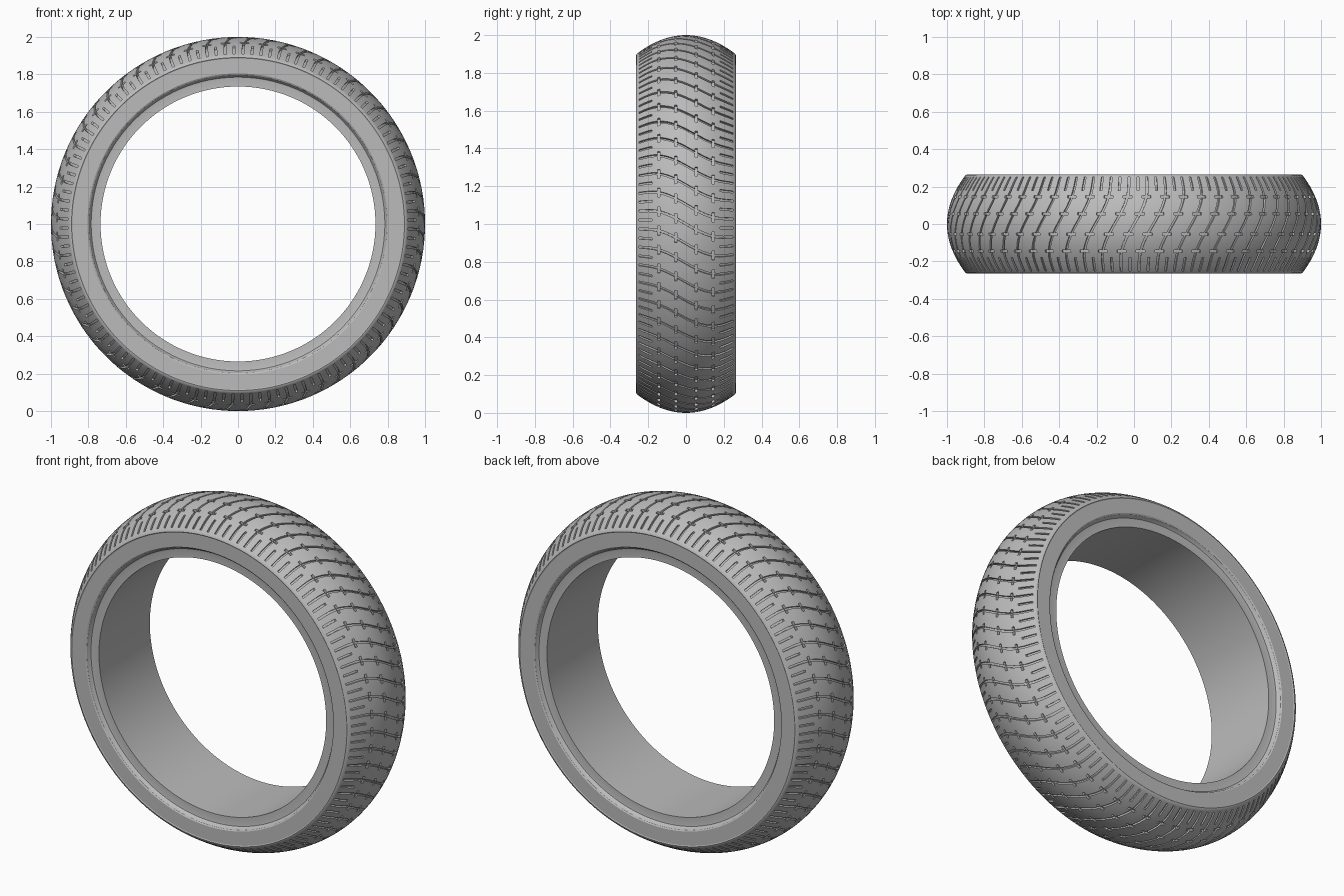
import bpy, bmesh
from math import sin, cos, pi

cube = bpy.data.objects.get("Cube")
if cube:
    bpy.data.objects.remove(cube)

PITCHES = 60          # tread pattern repeats
SEGMENTS = 180
HALF_TREAD = 0.255


def crown(y):
    return 1 - 1.45 * y * y


def ring_point(phi, r, y):
    return (r * sin(phi), y, 1 + r * cos(phi))


def make_object(name, bm):
    bmesh.ops.recalc_face_normals(bm, faces=bm.faces)
    mesh = bpy.data.meshes.new(name)
    bm.to_mesh(mesh)
    bm.free()
    obj = bpy.data.objects.new(name, mesh)
    bpy.context.collection.objects.link(obj)
    return obj


# Tyre body: half cross-section (radius, y), mirrored and revolved
half = [(crown(HALF_TREAD * i / 10), HALF_TREAD * i / 10) for i in range(1, 11)]
half += [(0.899, 0.262), (0.89, 0.265), (0.885, 0.262), (0.805, 0.262),
         (0.797, 0.257), (0.792, 0.245), (0.785, 0.237), (0.775, 0.235), (0.735, 0.235)]
profile = [(1, 0)] + half + [(r, -y) for r, y in reversed(half)]
bm = bmesh.new()
rings = [[bm.verts.new(ring_point(2 * pi * s / SEGMENTS, r, y)) for r, y in profile]
         for s in range(SEGMENTS)]
for s in range(SEGMENTS):
    a, b = rings[s - 1], rings[s]
    for i in range(len(profile)):
        bm.faces.new((a[i - 1], a[i], b[i], b[i - 1]))
tyre = make_object("tyre", bm)


# Tread grooves: swept box cutters that follow the crown
def add_cutter(bm, path, width, depth, along_y):
    rows = []
    for phi, y in path:
        row = []
        for side, lift in ((-1, -depth), (1, -depth), (1, 0.03), (-1, 0.03)):
            h = side * width / 2
            p, q = (phi + h, y) if along_y else (phi, y + h)
            row.append(bm.verts.new(ring_point(p, crown(y) + lift, q)))
        rows.append(row)
    for a, b in zip(rows, rows[1:]):
        for i in range(4):
            bm.faces.new((a[i - 1], a[i], b[i], b[i - 1]))
    bm.faces.new(rows[0])
    bm.faces.new(rows[-1])


def sway(y):
    t = max(-1, min(1, y / 0.2))
    return 0.075 * sin(pi * t / 2)


def groove_path(phi, start, end, steps):
    ys = [start + (end - start) * i / steps for i in range(steps + 1)]
    return [(phi + sway(y), y) for y in ys]


sipes, notches = bmesh.new(), bmesh.new()
for k in range(PITCHES):
    phi = 2 * pi * k / PITCHES
    # Long S-shaped groove across the tread
    add_cutter(sipes, groove_path(phi, -0.25, 0.25, 20), 0.012, 0.012, True)
    # Short shoulder grooves between the long ones
    for side in (-1, 1):
        add_cutter(sipes, groove_path(phi + pi / PITCHES, side * 0.18, side * 0.25, 4),
                   0.012, 0.012, True)
    # Circumferential notches crossing each long groove
    for y in (-0.145, -0.055, 0.055, 0.145):
        mid = phi + sway(y)
        add_cutter(notches, [(mid + d, y) for d in (-0.025, 0, 0.025)], 0.013, 0.0135, False)

cutters = [make_object("groove_cutter", sipes), make_object("notch_cutter", notches)]
bpy.context.view_layer.objects.active = tyre
tyre.select_set(True)
for cutter in cutters:
    mod = tyre.modifiers.new("tread", "BOOLEAN")
    mod.operation = "DIFFERENCE"
    mod.solver = "MANIFOLD"
    mod.object = cutter
    bpy.ops.object.modifier_apply(modifier=mod.name)
for cutter in cutters:
    bpy.data.objects.remove(cutter)

# Rubber colour and shading
rubber = bpy.data.materials.new("grey_rubber")
rubber.use_nodes = True
colour = (0.5, 0.5, 0.5, 1)
rubber.diffuse_color = colour
rubber.node_tree.nodes["Principled BSDF"].inputs["Base Color"].default_value = colour
tyre.data.materials.clear()
tyre.data.materials.append(rubber)
bpy.ops.object.shade_smooth_by_angle(angle=pi / 6)
